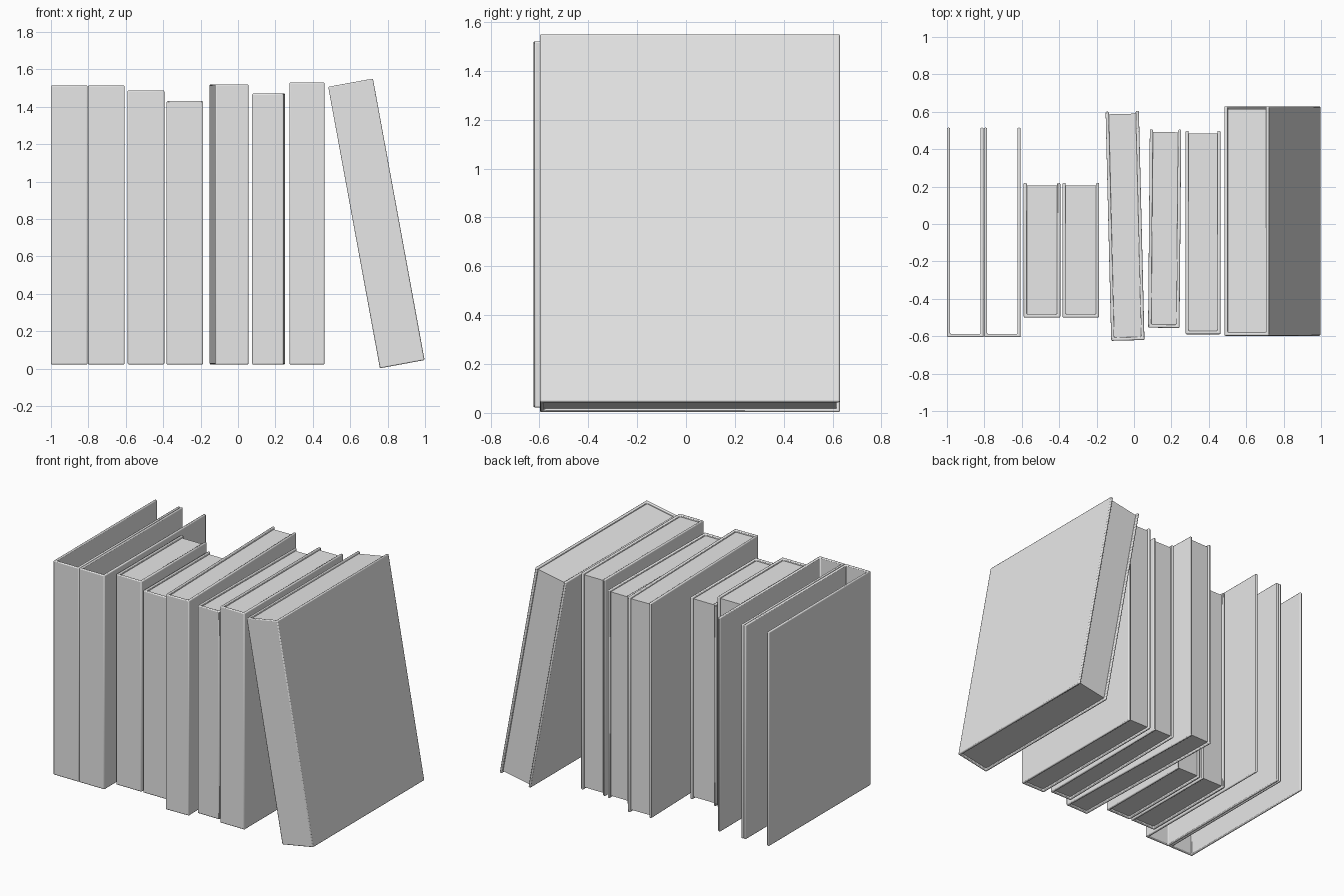
import bpy, bmesh
from math import radians

old = bpy.data.objects.get("Cube")
if old:
    bpy.data.objects.remove(old, do_unlink=True)

grey = bpy.data.materials.new("plain_grey")
grey.use_nodes = True
grey.diffuse_color = (0.8, 0.8, 0.8, 1)
grey.node_tree.nodes["Principled BSDF"].inputs["Base Color"].default_value = (0.8, 0.8, 0.8, 1)

BOARD = 0.017   # cover thickness
INSET = 0.014   # how far the pages sit inside the cover


def prism(name, outline, height, place, bevel=0):
    """Extrude an xy outline to a solid centred on its height."""
    bm = bmesh.new()
    face = bm.faces.new([bm.verts.new((x, y, -height / 2)) for x, y in outline])
    top = bmesh.ops.extrude_face_region(bm, geom=[face])["geom"]
    bmesh.ops.translate(bm, vec=(0, 0, height),
                        verts=[v for v in top if isinstance(v, bmesh.types.BMVert)])
    bmesh.ops.recalc_face_normals(bm, faces=bm.faces)
    mesh = bpy.data.meshes.new(name)
    bm.to_mesh(mesh)
    bm.free()
    mesh.materials.append(grey)
    ob = bpy.data.objects.new(name, mesh)
    bpy.context.collection.objects.link(ob)
    ob.location, ob.rotation_euler = place
    if bevel:
        mod = ob.modifiers.new("soft_edges", "BEVEL")
        mod.width, mod.segments, mod.limit_method = bevel, 2, "ANGLE"
    bpy.ops.object.select_all(action="DESELECT")
    ob.select_set(True)
    bpy.context.view_layer.objects.active = ob
    bpy.ops.object.shade_smooth_by_angle(angle=radians(50))
    return ob


def book(name, centre, size, lean=0, turn=0, pages=True):
    w, d, h = size[0] / 2, size[1] / 2, size[2]
    place = (centre, (0, radians(lean), radians(turn)))
    # U-shaped cover: spine at the front, a board on each side
    i = w - BOARD
    cover = [(-w, d), (-w, -d), (w, -d), (w, d),
             (i, d), (i, -d + BOARD), (-i, -d + BOARD), (-i, d)]
    prism(name + "_cover", cover, h, place, 0.006)
    if pages:
        f, b = -d + BOARD, d - INSET
        prism(name + "_pages", [(-i, f), (i, f), (i, b), (-i, b)], h - 2 * INSET, place)


def standing(name, x, y, top, width, depth, turn=0, pages=True):
    base = 0.022
    book(name, (x, y, (base + top) / 2), (width, depth, top - base), 0, turn, pages)


# Row of upright books, the first two being empty covers
standing("empty_book_right", -0.902, -0.045, 1.513, 0.196, 1.12, pages=False)
standing("empty_book_left", -0.704, -0.045, 1.513, 0.196, 1.12, pages=False)
standing("small_book_tall", -0.492, -0.14, 1.488, 0.196, 0.72)
standing("small_book_short", -0.284, -0.14, 1.43, 0.196, 0.72)
standing("turned_book", -0.048, -0.01, 1.52, 0.178, 1.225, turn=1.4)
standing("narrow_book", 0.164, -0.025, 1.47, 0.168, 1.06, turn=-0.5)
standing("straight_book", 0.369, -0.046, 1.53, 0.187, 1.087)

# Thick book leaning against the row
book("leaning_book", (0.74, 0.016, 0.776), (0.243, 1.227, 1.53), lean=-10.4)
